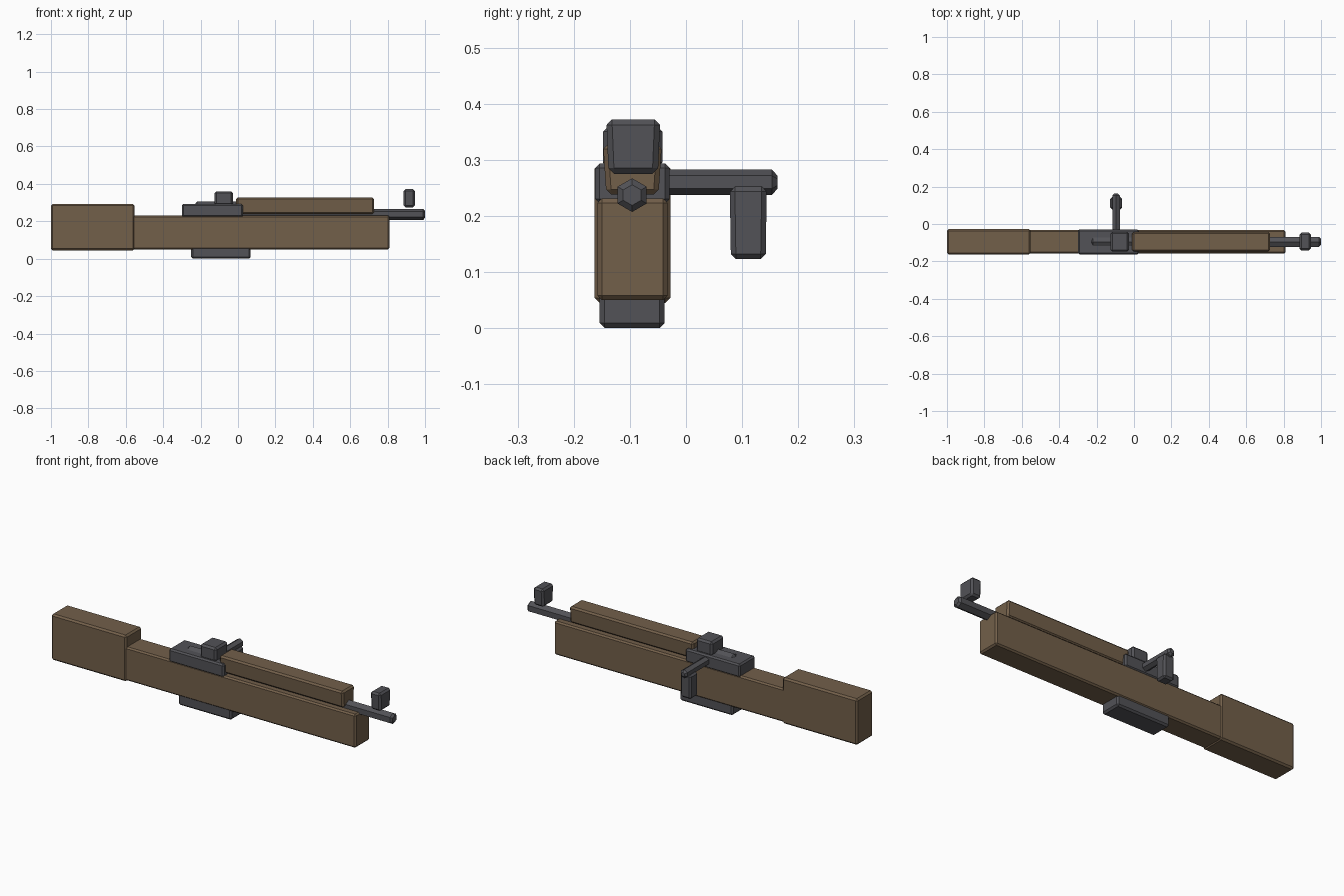
import bpy, bmesh, math
from mathutils import Matrix, Vector

if "Cube" in bpy.data.objects:
    bpy.data.objects.remove(bpy.data.objects["Cube"])


def material(name, rgb):
    m = bpy.data.materials.new(name)
    m.diffuse_color = (*rgb, 1)
    m.use_nodes = True
    m.node_tree.nodes["Principled BSDF"].inputs["Base Color"].default_value = m.diffuse_color
    return m


WOOD = material("wood", (0.17, 0.115, 0.068))
STEEL = material("steel", (0.085, 0.085, 0.095))


def finish(name, bm, mat):
    bmesh.ops.recalc_face_normals(bm, faces=bm.faces)
    me = bpy.data.meshes.new(name)
    bm.to_mesh(me)
    bm.free()
    me.materials.append(mat)
    ob = bpy.data.objects.new(name, me)
    bpy.context.collection.objects.link(ob)
    return ob


def block(name, mat, x, y, z, bevel=0.008, taper_bottom=0.0):
    """Chamfered box given by its ranges; the underside may be drawn in along y."""
    bm = bmesh.new()
    bmesh.ops.create_cube(bm, size=1)
    for v in bm.verts:
        low = v.co.z < 0
        side = math.copysign(taper_bottom if low else 0.0, v.co.y)
        v.co = Vector([(r[0] + r[1]) / 2 + c * (r[1] - r[0])
                       for r, c in zip((x, y, z), v.co)])
        v.co.y -= side
    bmesh.ops.bevel(bm, geom=bm.edges[:], offset=bevel, segments=1,
                    profile=0.5, affect='EDGES')
    return finish(name, bm, mat)


def rod(name, mat, start, end, radius, sides=6, chamfer=0.01):
    """Faceted rod with chamfered ends."""
    a, b = Vector(start), Vector(end)
    axis = b - a
    bm = bmesh.new()
    bmesh.ops.create_cone(bm, cap_ends=True, segments=sides, radius1=radius,
                          radius2=radius, depth=axis.length)
    caps = [e for e in bm.edges if abs(e.verts[0].co.z - e.verts[1].co.z) < 1e-5]
    bmesh.ops.bevel(bm, geom=caps, offset=chamfer, segments=1,
                    profile=0.5, affect='EDGES')
    rot = axis.to_track_quat('Z', 'Y').to_matrix().to_4x4()
    bm.transform(Matrix.Translation((a + b) / 2) @ rot)
    return finish(name, bm, mat)


# Wooden stock: butt, long fore-end and upper handguard
block("butt", WOOD, (-1.0, -0.553), (-0.163, -0.028), (0.045, 0.293), 0.009)
block("fore_end", WOOD, (-0.62, 0.81), (-0.158, -0.033), (0.05, 0.231), 0.008)
block("handguard", WOOD, (-0.01, 0.727), (-0.148, -0.043), (0.238, 0.328), 0.009, 0.006)

# Barrel and front sight
rod("barrel", STEEL, (-0.02, -0.096, 0.237), (1.0, -0.096, 0.237), 0.03)
block("front_sight", STEEL, (0.885, 0.945), (-0.142, -0.046), (0.275, 0.372), 0.01, 0.004)

# Receiver, bolt and rear sight
block("receiver", STEEL, (-0.3, 0.026), (-0.162, -0.029), (0.222, 0.293), 0.008)
rod("bolt_body", STEEL, (-0.228, -0.096, 0.275), (0.0, -0.096, 0.275), 0.031)
block("rear_sight", STEEL, (-0.125, -0.028), (-0.148, -0.042), (0.285, 0.36), 0.01)

# Bolt handle reaching out to the side with a hanging grip
rod("bolt_handle", STEEL, (-0.096, -0.09, 0.26), (-0.096, 0.163, 0.26), 0.023)
block("bolt_grip", STEEL, (-0.127, -0.065), (0.078, 0.144), (0.123, 0.252), 0.009, 0.002)

# Magazine floor under the stock
block("magazine", STEEL, (-0.25, 0.067), (-0.154, -0.038), (0.0, 0.07), 0.009)
